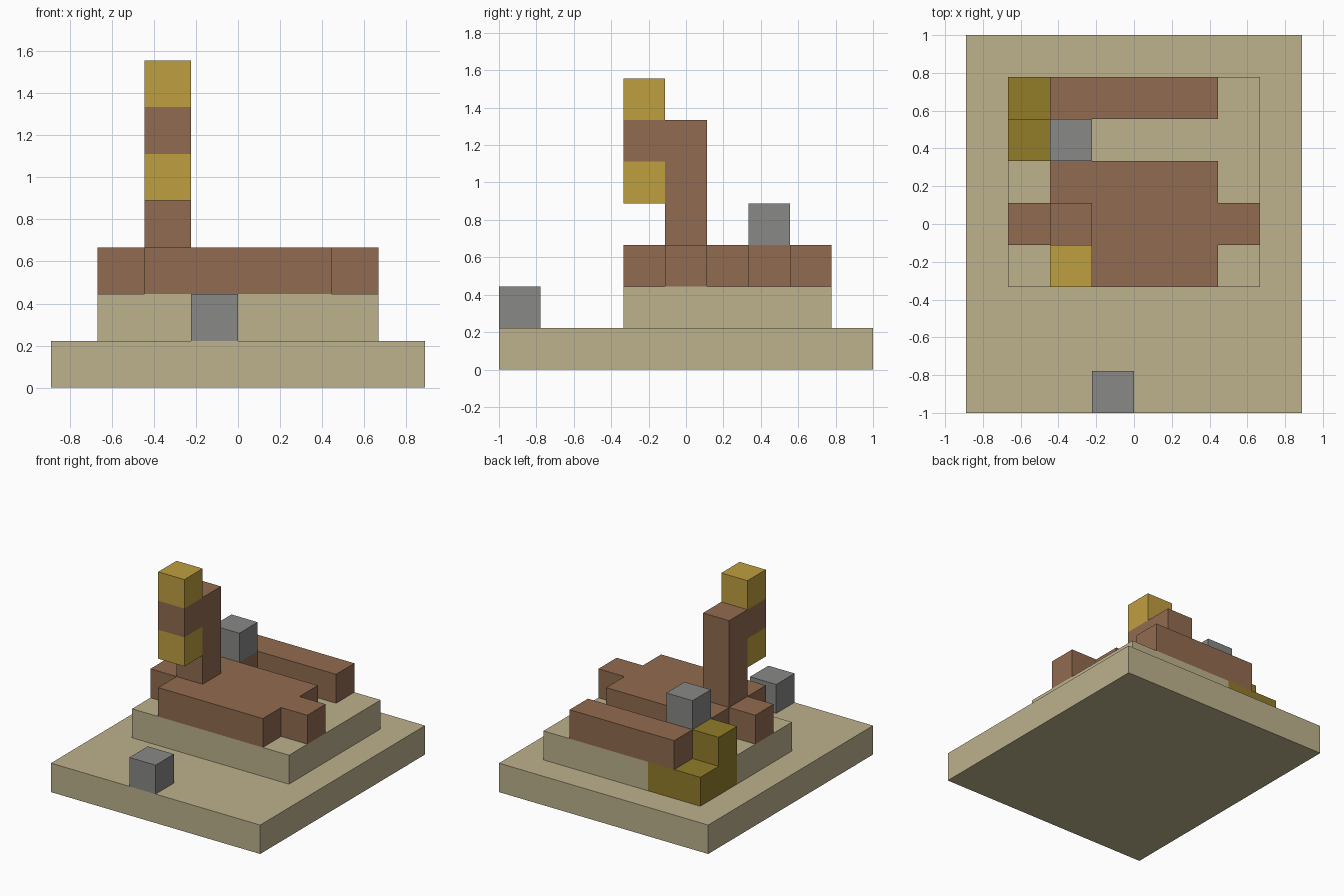
import bpy
import bmesh
from mathutils import Vector

cube = bpy.data.objects.get("Cube")
if cube:
    bpy.data.objects.remove(cube, do_unlink=True)

UNIT = 2 / 9  # one block


def material(name, color):
    mat = bpy.data.materials.new(name)
    mat.use_nodes = True
    mat.diffuse_color = (*color, 1)
    bsdf = next(n for n in mat.node_tree.nodes if n.type == "BSDF_PRINCIPLED")
    bsdf.inputs["Base Color"].default_value = (*color, 1)
    return mat


TAN = material("tan", (0.51, 0.445, 0.266))
BROWN = material("brown", (0.283, 0.147, 0.08))
GOLD = material("gold", (0.521, 0.342, 0.051))
DARK_GOLD = material("dark_gold", (0.287, 0.202, 0.023))
GRAY = material("gray", (0.246, 0.246, 0.24))


def prism(name, outline, direction, mat):
    """Extrude a flat outline, given in blocks, along a direction."""
    bm = bmesh.new()
    face = bm.faces.new([bm.verts.new(Vector(p) * UNIT) for p in outline])
    result = bmesh.ops.extrude_face_region(bm, geom=[face], use_keep_orig=True)
    moved = [g for g in result["geom"] if isinstance(g, bmesh.types.BMVert)]
    bmesh.ops.translate(bm, verts=moved, vec=Vector(direction) * UNIT)
    bmesh.ops.recalc_face_normals(bm, faces=bm.faces)
    mesh = bpy.data.meshes.new(name)
    bm.to_mesh(mesh)
    bm.free()
    mesh.materials.append(mat)
    obj = bpy.data.objects.new(name, mesh)
    bpy.context.collection.objects.link(obj)
    return obj


def slab(name, plan, bottom, mat, height=1):
    return prism(name, [(x, y, bottom) for x, y in plan], (0, 0, height), mat)


def box(name, x, y, z, mat, size=(1, 1, 1)):
    w, d, h = size
    plan = [(x, y), (x + w, y), (x + w, y + d), (x, y + d)]
    return slab(name, plan, z, mat, h)


# Stepped base, with the back corner of the upper step left open
box("base", -4, -4.5, 0, TAN, (8, 9, 1))
slab("step", [(-3, -1.5), (3, -1.5), (3, 3.5), (-1, 3.5), (-1, 2.5),
              (-2, 2.5), (-2, 1.5), (-3, 1.5)], 1, TAN)

# Dark gold corner filling the step, with a raised block
slab("corner", [(-3, 1.5), (-2, 1.5), (-2, 2.5), (-1, 2.5),
                (-1, 3.5), (-3, 3.5)], 1, DARK_GOLD)
box("corner_block", -3, 1.5, 2, DARK_GOLD)

# Brown body with side arms, joined to the back bar
slab("body", [(-2, -1.5), (2, -1.5), (2, -.5), (3, -.5), (3, .5), (2, .5),
              (2, 1.5), (-1, 1.5), (-1, 2.5), (2, 2.5), (2, 3.5), (-2, 3.5),
              (-2, .5), (-3, .5), (-3, -.5), (-2, -.5)], 2, BROWN)

# Neck with a forward head, as a side profile
neck = [(-.5, 3), (.5, 3), (.5, 6), (-1.5, 6), (-1.5, 5), (-.5, 5)]
prism("neck", [(-2, y, z) for y, z in neck], (1, 0, 0), BROWN)
for name, z in (("head_lower_block", 4), ("head_upper_block", 6)):
    box(name, -2, -1.5, z, GOLD)

# Gray blocks
box("front_block", -1, -4.5, 1, GRAY)
box("back_block", -2, 1.5, 3, GRAY)
